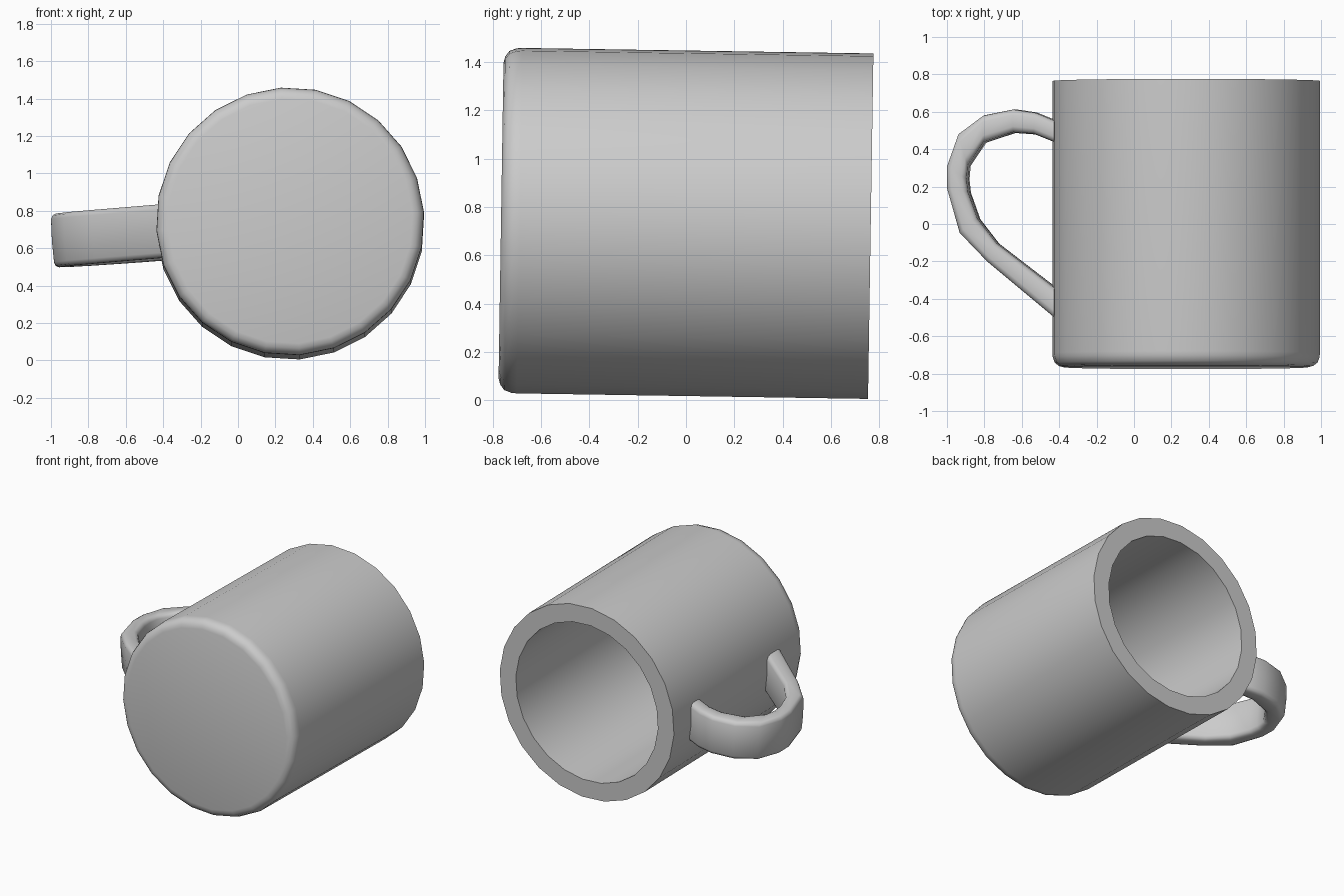
import bpy, bmesh
from math import radians, sin, cos, pi
from mathutils import Matrix

if "Cube" in bpy.data.objects:
    bpy.data.objects.remove(bpy.data.objects["Cube"])

# The mug lies along y with a slight tilt and roll
PLACE = (Matrix.Translation((0.279, 0, 0.7325))
         @ Matrix.Rotation(radians(-0.9), 4, 'X')
         @ Matrix.Rotation(radians(-4), 4, 'Y'))


def finish(bm, name, angle):
    bmesh.ops.recalc_face_normals(bm, faces=bm.faces)
    bm.transform(PLACE)
    mesh = bpy.data.meshes.new(name)
    bm.to_mesh(mesh)
    bm.free()
    obj = bpy.data.objects.new(name, mesh)
    bpy.context.collection.objects.link(obj)
    bpy.ops.object.select_all(action='DESELECT')
    obj.select_set(True)
    bpy.context.view_layer.objects.active = obj
    bpy.ops.object.shade_smooth_by_angle(angle=radians(angle))
    return obj


def skin(rings):
    """Bridge successive closed rings of points and cap both ends."""
    bm = bmesh.new()
    loops = [[bm.verts.new(p) for p in ring] for ring in rings]
    n = len(loops[0])
    for a, b in zip(loops, loops[1:]):
        for i in range(n):
            j = (i + 1) % n
            bm.faces.new((a[i], a[j], b[j], b[i]))
    bm.faces.new(loops[0])
    bm.faces.new(loops[-1])
    return bm


# Cup body: (radius, y) from rounded base, over the flat rim, to inner floor
SIDES = 24
profile = [(0.655, -0.766), (0.681, -0.759), (0.704, -0.742), (0.715, -0.712),
           (0.717, -0.69), (0.717, 0.765), (0.585, 0.765), (0.585, -0.64)]
rings = [[(r * cos(2 * pi * k / SIDES), y, r * sin(2 * pi * k / SIDES))
          for k in range(SIDES)] for r, y in profile]
finish(skin(rings), "mug_body", 40)

# Handle: outer and inner outline points, swept with a softened strap section
outer = [(-0.37, 0.53), (-0.43, 0.56), (-0.52, 0.597), (-0.64, 0.615),
         (-0.80, 0.583), (-0.935, 0.485), (-0.998, 0.31), (-0.998, 0.19),
         (-0.93, -0.05), (-0.78, -0.205), (-0.43, -0.497), (-0.37, -0.547)]
inner = [(-0.37, 0.41), (-0.43, 0.44), (-0.53, 0.48), (-0.64, 0.488),
         (-0.80, 0.435), (-0.883, 0.31), (-0.888, 0.24), (-0.88, 0.17),
         (-0.83, 0.03), (-0.73, -0.10), (-0.43, -0.33), (-0.37, -0.376)]
half = [(1.0, 0.0), (0.97, 0.115), (0.9, 0.134), (0.75, 0.143),
        (0.25, 0.143), (0.1, 0.134), (0.02, 0.115), (0.0, 0.0)]
section = half + [(s, -w) for s, w in half[-2:0:-1]]
rings = [[(ix + (ox - ix) * s - 0.279, iy + (oy - iy) * s, w) for s, w in section]
         for (ox, oy), (ix, iy) in zip(outer, inner)]
finish(skin(rings), "mug_handle", 45)
